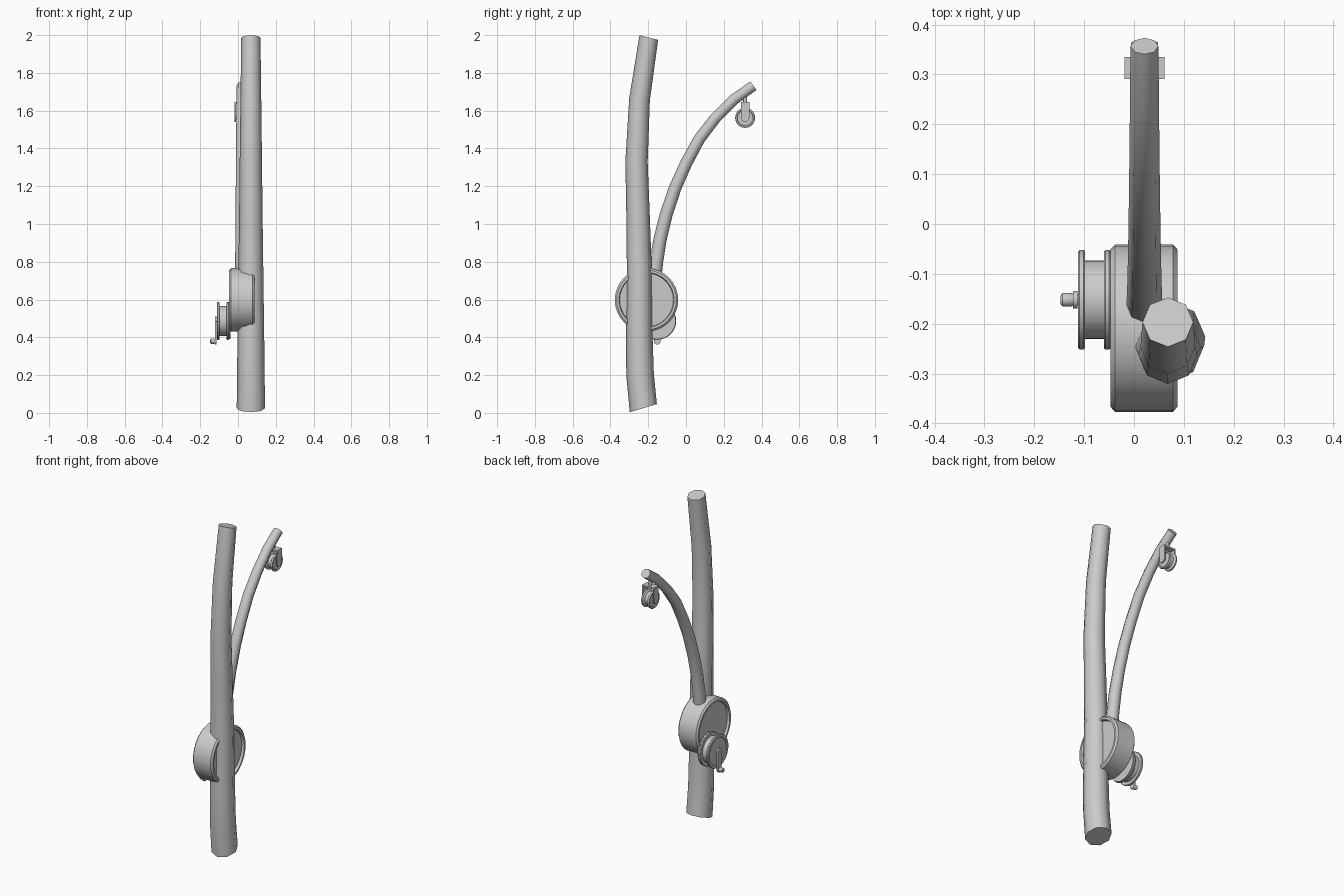
import bpy, bmesh, math
from mathutils import Vector

if "Cube" in bpy.data.objects:
    bpy.data.objects.remove(bpy.data.objects["Cube"])


def finish(name, bm, angle=50):
    bmesh.ops.remove_doubles(bm, verts=bm.verts, dist=1e-5)
    bmesh.ops.recalc_face_normals(bm, faces=bm.faces)
    me = bpy.data.meshes.new(name)
    bm.to_mesh(me)
    bm.free()
    ob = bpy.data.objects.new(name, me)
    bpy.context.collection.objects.link(ob)
    bpy.ops.object.select_all(action='DESELECT')
    ob.select_set(True)
    bpy.context.view_layer.objects.active = ob
    bpy.ops.object.shade_smooth_by_angle(angle=math.radians(angle))
    return ob


def skin(bm, rings):
    n = len(rings[0])
    for a, b in zip(rings, rings[1:]):
        for i in range(n):
            j = (i + 1) % n
            bm.faces.new((a[i], a[j], b[j], b[i]))
    bm.faces.new(rings[0])
    bm.faces.new(rings[-1])


def tube(name, x, path, start, end, n=8):
    """Tapered tube in the yz plane; path holds (y, z, radius)."""
    bm = bmesh.new()
    rings = []
    last = len(path) - 1
    for k, (y, z, r) in enumerate(path):
        p, q = path[max(k - 1, 0)], path[min(k + 1, last)]
        t = Vector((0, q[0] - p[0], q[1] - p[1]))
        if k == 0:
            t = Vector((0, *start))
        if k == last:
            t = Vector((0, *end))
        t.normalize()
        side = Vector((0, t.z, -t.y))
        c = Vector((x, y, z))
        ring = []
        for i in range(n):
            a = 2 * math.pi * i / n
            ring.append(bm.verts.new(c + r * (math.cos(a) * Vector((1, 0, 0)) + math.sin(a) * side)))
        rings.append(ring)
    skin(bm, rings)
    return finish(name, bm)


def lathe_x(name, y, z, profile, n=32, angle=35):
    """Turned part around an x axis; profile holds (x, radius)."""
    bm = bmesh.new()
    rings = []
    for x, r in profile:
        rings.append([bm.verts.new((x, y + r * math.cos(2 * math.pi * i / n),
                                    z + r * math.sin(2 * math.pi * i / n))) for i in range(n)])
    skin(bm, rings)
    return finish(name, bm, angle)


def plate(name, x0, x1, outline):
    """Flat plate from a yz outline, thick along x."""
    bm = bmesh.new()
    skin(bm, [[bm.verts.new((x, y, z)) for y, z in outline] for x in (x0, x1)])
    return finish(name, bm, 35)


def arc(y, z, r, a0, a1, n=8):
    return [(y + r * math.cos(math.radians(a0 + (a1 - a0) * i / n)),
             z + r * math.sin(math.radians(a0 + (a1 - a0) * i / n))) for i in range(n + 1)]


# main pole
tube("main_pole", 0.068,
     [(-0.226, 0.025, 0.075), (-0.243, 0.2, 0.073), (-0.247, 0.38, 0.071),
      (-0.247, 0.75, 0.066), (-0.254, 1.05, 0.062), (-0.262, 1.33, 0.059),
      (-0.246, 1.66, 0.055), (-0.197, 1.987, 0.051)],
     (-0.3, 1), (0.25, 1))

# curved arm
tube("curved_arm", 0.021,
     [(-0.172, 0.66, 0.037), (-0.157, 0.8, 0.036), (-0.137, 0.92, 0.035),
      (-0.105, 1.05, 0.034), (-0.058, 1.19, 0.033), (0.0, 1.32, 0.032),
      (0.07, 1.45, 0.031), (0.155, 1.56, 0.03), (0.255, 1.66, 0.029),
      (0.357, 1.732, 0.028)],
     (0.08, 1), (0.8, 0.58))

# large drum with raised rims
lathe_x("drum", -0.209, 0.598,
        [(-0.033, 0.138), (-0.033, 0.142), (-0.047, 0.146), (-0.047, 0.158),
         (-0.038, 0.168), (0.078, 0.168), (0.087, 0.158), (0.087, 0.146),
         (0.073, 0.142), (0.073, 0.138)])

# small reel with two flanges
lathe_x("reel", -0.152, 0.487,
        [(-0.107, 0.076), (-0.107, 0.08), (-0.112, 0.083), (-0.112, 0.097),
         (-0.109, 0.1), (-0.101, 0.1), (-0.098, 0.097), (-0.098, 0.079),
         (-0.06, 0.079), (-0.06, 0.097), (-0.057, 0.1), (-0.05, 0.1),
         (-0.047, 0.097), (-0.04, 0.097)])

# crank
crank = arc(-0.152, 0.492, 0.018, 0, 180) + arc(-0.152, 0.38, 0.018, 180, 360)
plate("crank_arm", -0.122, -0.113, crank)
lathe_x("crank_hub", -0.152, 0.492, [(-0.116, 0.012), (-0.1, 0.012)], 16)
lathe_x("crank_knob", -0.152, 0.38,
        [(-0.147, 0.009), (-0.143, 0.014), (-0.127, 0.014), (-0.12, 0.011)], 16)

# hanging pulley wheel with groove
PX, PY, PZ = 0.021, 0.313, 1.562
lathe_x("pulley_wheel", PY, PZ,
        [(PX + s, r) for s, r in ((-0.022, 0.041), (-0.027, 0.044), (-0.027, 0.051),
                                  (-0.024, 0.053), (-0.017, 0.053), (-0.009, 0.041),
                                  (0.009, 0.041), (0.017, 0.053), (0.024, 0.053),
                                  (0.027, 0.051), (0.027, 0.044), (0.022, 0.041))], 24)
lathe_x("pulley_axle", PY, PZ, [(PX - 0.034, 0.01), (PX + 0.034, 0.01)], 12)

# pulley bracket: two cheeks, a bridge and a stem
cheek = [(PY + 0.022, 1.645), (PY - 0.022, 1.645)] + arc(PY, PZ, 0.022, 180, 360)
for name, s in (("left", -1), ("right", 1)):
    plate("bracket_" + name, PX + s * 0.032, PX + s * 0.04, cheek)
plate("bracket_bridge", PX - 0.038, PX + 0.038,
      [(PY - 0.022, 1.635), (PY + 0.022, 1.635), (PY + 0.022, 1.645), (PY - 0.022, 1.645)])
tube("bracket_stem", PX, [(PY, 1.638, 0.01), (PY, 1.69, 0.01)], (0, 1), (0, 1))
